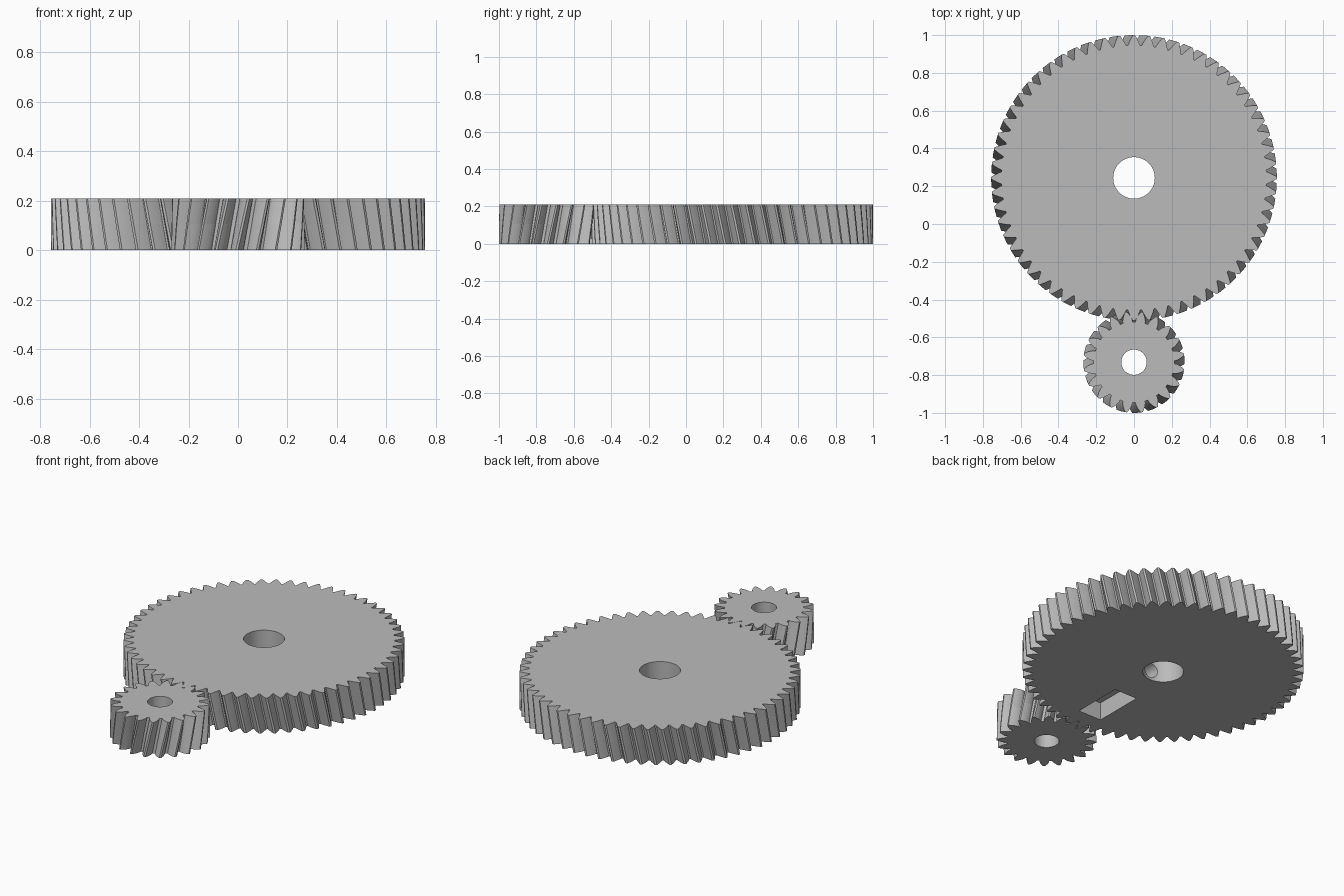
import bpy
import bmesh
from math import acos, cos, pi, radians, sin, tan
from mathutils import Matrix

cube = bpy.data.objects.get("Cube")
if cube:
    bpy.data.objects.remove(cube, do_unlink=True)

MODULE = 2 / 82
HEIGHT = 0.21
PRESSURE = radians(28)
LAYERS = 2

grey = bpy.data.materials.new("light grey")
grey.use_nodes = True
colour = (0.5, 0.5, 0.5, 1)
grey.diffuse_color = colour
grey.node_tree.nodes["Principled BSDF"].inputs["Base Color"].default_value = colour


def finish(name, bm):
    bmesh.ops.recalc_face_normals(bm, faces=bm.faces)
    mesh = bpy.data.meshes.new(name)
    bm.to_mesh(mesh)
    bm.free()
    mesh.materials.append(grey)
    obj = bpy.data.objects.new(name, mesh)
    bpy.context.collection.objects.link(obj)
    return obj


def involute(angle):
    return tan(angle) - angle


def gear_profile(teeth, steps=5):
    """Radius and angle of each outline point, with involute flanks."""
    pitch = MODULE * teeth / 2
    base = pitch * cos(PRESSURE)
    root, tip = pitch - 1.25 * MODULE, pitch + MODULE
    flank = []
    for i in range(steps + 1):
        r = root + (tip - root) * i / steps
        half = pi / (2 * teeth) + involute(PRESSURE) - involute(acos(min(1, base / r)))
        flank.append((r, half))
    tooth = [(r, -a) for r, a in flank] + [(r, a) for r, a in reversed(flank)]
    return [(r, a + 2 * pi * k / teeth) for k in range(teeth) for r, a in tooth]


def helical_gear(name, teeth, y, phase, twist):
    """Twisted solid gear blank; phase is the tooth angle on the top face."""
    bm = bmesh.new()
    profile = gear_profile(teeth)
    rings = []
    for layer in range(LAYERS + 1):
        t = layer / LAYERS
        turn = phase + twist * (t - 1)
        rings.append([bm.verts.new((r * cos(a + turn), y + r * sin(a + turn), HEIGHT * t))
                      for r, a in profile])
    for low, high in zip(rings, rings[1:]):
        for i in range(len(low)):
            bm.faces.new((low[i - 1], low[i], high[i], high[i - 1]))
    bm.faces.new(rings[0][::-1])
    bm.faces.new(rings[-1])
    return finish(name, bm)


def cylinder(name, radius, length, centre, along_y=False):
    bm = bmesh.new()
    matrix = Matrix.Translation(centre)
    if along_y:
        matrix = matrix @ Matrix.Rotation(pi / 2, 4, "X")
    bmesh.ops.create_cone(bm, cap_ends=True, segments=64, radius1=radius,
                          radius2=radius, depth=length, matrix=matrix)
    return finish(name, bm)


def box(name, size, centre):
    bm = bmesh.new()
    matrix = Matrix.Translation(centre) @ Matrix.Diagonal((*size, 1))
    bmesh.ops.create_cube(bm, size=1, matrix=matrix)
    return finish(name, bm)


def cut(obj, cutter):
    cutter.hide_render = True
    mod = obj.modifiers.new("cut", "BOOLEAN")
    mod.operation = "DIFFERENCE"
    mod.solver = "EXACT"
    mod.object = cutter
    bpy.context.view_layer.objects.active = obj
    bpy.ops.object.modifier_apply(modifier=mod.name)
    bpy.data.objects.remove(cutter, do_unlink=True)


BIG_Y = 1 - 31 * MODULE
SMALL_Y = 11 * MODULE - 1

# Large wheel with bore, nut pocket under the face and set screw hole
large_gear = helical_gear("large_gear", 60, BIG_Y, 0, radians(-200 / 60))
cut(large_gear, cylinder("large_bore", 0.11, 1, (0, BIG_Y, 0)))
cut(large_gear, box("nut_pocket", (0.15, 0.3, 0.21), (0, -0.22, 0)))
cut(large_gear, cylinder("screw_hole", 0.045, 0.36, (0, BIG_Y - 0.18, 0.06), True))

# Small pinion with bore, meshing with the large wheel
small_gear = helical_gear("small_gear", 20, SMALL_Y, pi / 20, radians(200 / 20))
cut(small_gear, cylinder("small_bore", 0.067, 1, (0, SMALL_Y, 0)))
